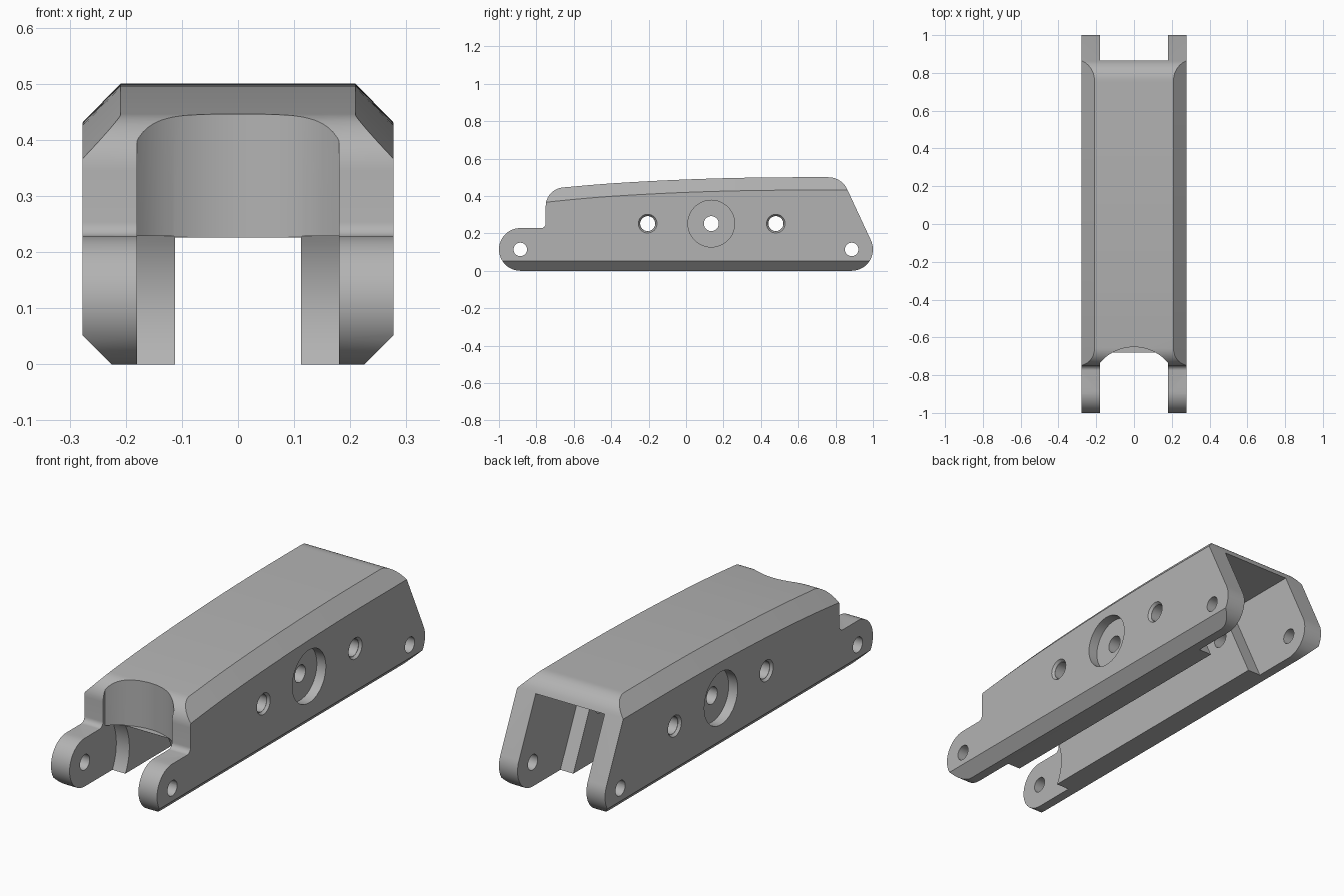
import bpy, bmesh, math
from mathutils import Matrix

if "Cube" in bpy.data.objects:
    bpy.data.objects.remove(bpy.data.objects["Cube"])

grey = bpy.data.materials.new("plain grey")
grey.diffuse_color = (0.45, 0.45, 0.45, 1)
grey.use_nodes = True
grey.node_tree.nodes["Principled BSDF"].inputs["Base Color"].default_value = grey.diffuse_color


def finish(name, bm):
    bmesh.ops.recalc_face_normals(bm, faces=bm.faces)
    me = bpy.data.meshes.new(name)
    bm.to_mesh(me)
    bm.free()
    ob = bpy.data.objects.new(name, me)
    me.materials.append(grey)
    bpy.context.collection.objects.link(ob)
    return ob


def prism(name, pts, lo, hi, axis="X"):
    """Extrude (y,z) points along x, or (x,y) points along z."""
    bm = bmesh.new()
    put = (lambda p, d: (d, p[0], p[1])) if axis == "X" else (lambda p, d: (p[0], p[1], d))
    face = bm.faces.new([bm.verts.new(put(p, lo)) for p in pts])
    ext = bmesh.ops.extrude_face_region(bm, geom=[face])
    vec = (hi - lo, 0, 0) if axis == "X" else (0, 0, hi - lo)
    bmesh.ops.translate(bm, vec=vec, verts=[v for v in ext["geom"] if isinstance(v, bmesh.types.BMVert)])
    return finish(name, bm)


def rod(name, x0, x1, y, z, r0, r1):
    """Cylinder or cone along x from x0 to x1."""
    bm = bmesh.new()
    bmesh.ops.create_cone(bm, cap_ends=True, segments=40, radius1=r0, radius2=r1, depth=x1 - x0,
                          matrix=Matrix.Translation(((x0 + x1) / 2, y, z)) @ Matrix.Rotation(math.pi / 2, 4, "Y"))
    return finish(name, bm)


def arc(cy, cz, r, a0, a1, n=12):
    return [(cy + r * math.cos(math.radians(a0 + (a1 - a0) * i / n)),
             cz + r * math.sin(math.radians(a0 + (a1 - a0) * i / n))) for i in range(n + 1)]


def top(y):
    """Height of the gently bowed roof."""
    return 0.5 - 0.033 * (max(0, 0.6 - y) / 1.0) ** 2 if y > -0.4 else 0.467 - 0.07 * (-0.4 - y) - 0.06 * (0.4 + y) ** 2


def boolean(ob, cutter, op="DIFFERENCE"):
    cutter.hide_render = True
    m = ob.modifiers.new("cut", "BOOLEAN")
    m.operation, m.solver, m.object = op, "EXACT", cutter
    bpy.context.view_layer.objects.active = ob
    bpy.ops.object.modifier_apply(modifier=m.name)
    bpy.data.objects.remove(cutter, do_unlink=True)


# side outline: front lug, step, nose, roof, tail slope, rear lug
EY, EZ, ER = 0.886, 0.114, 0.114
nose = top(-0.65)
outline = arc(-EY, EZ, ER, 270, 90, 24) + arc(-0.775, 0.253, 0.025, -90, 0, 6)
outline += arc(-0.65, nose - 0.1, 0.1, 180, 95, 12)
outline += [(y / 20, top(y / 20)) for y in range(-12, 15)]
outline += arc(0.762, 0.39, 0.11, 90, 25, 10) + arc(EY, EZ, ER, 25, -90, 16)
body = prism("bracket_body", outline, -0.4, 0.4)

# eight-sided section swept along the roof line gives side walls and bevels
bm = bmesh.new()
rings = []
for i in range(-22, 23):
    y = i / 20
    t = top(y)
    half = [(0.176, -0.05), (0.277, 0.052), (0.277, t - 0.069), (0.161, t + 0.05)]
    rings.append([bm.verts.new((x, y, z)) for x, z in half + [(-x, z) for x, z in reversed(half)]])
for a, b in zip(rings, rings[1:]):
    for k in range(8):
        bm.faces.new((a[k], a[(k + 1) % 8], b[(k + 1) % 8], b[k]))
bm.faces.new(rings[0])
bm.faces.new(rings[-1])
boolean(body, finish("section_cutter", bm), "INTERSECT")

# round scoop in the nose, with swing clearance between the front lugs below it
R = 0.235
a = math.degrees(math.acos(0.18 / R))
boolean(body, prism("scoop_cutter", [(-0.18, -1.2), (0.18, -1.2)] + arc(0, -EY, R, a, 180 - a, 24), 0.227, 1, "Z"))
boolean(body, prism("front_gap_cutter", [(-1.2, -0.1), (-1.2, 0.229)] + arc(-EY, EZ, R, 29.3, -30, 16)
                    + [(-0.683, -0.1)], -0.18, 0.18))

# long inner channel between the thick ribs
ceiling = [(y / 20, top(y / 20) - 0.072) for y in range(-11, 15)]
boolean(body, prism("channel_cutter", [(-0.8, -0.1), (-0.8, 0.226), (-0.58, 0.226), (-0.58, top(-0.58) - 0.072)]
                    + ceiling + [(1.2, 0.428), (1.2, -0.1)], -0.112, 0.112))
# wider rear gap with a slanted end
boolean(body, prism("rear_gap_cutter", [(0.727, -0.1), (0.48, 0.43), (1.2, 0.43), (1.2, -0.1)], -0.18, 0.18))

# lug holes, side bolt holes, round recesses
for y, z, r in ((-EY, EZ, 0.036), (EY, EZ, 0.036), (-0.205, 0.252, 0.04), (0.135, 0.252, 0.04), (0.48, 0.252, 0.04)):
    boolean(body, rod("hole_cutter", -0.5, 0.5, y, z, r, r))
for s in (-1, 1):
    lo, hi = sorted((s * 0.23, s * 0.35))
    boolean(body, rod("recess_cutter", lo, hi, 0.135, 0.252, 0.125, 0.125))
    for y in (-0.205, 0.48):
        lo, hi = sorted((s * 0.265, s * 0.289))
        r0, r1 = (0.041, 0.059) if s > 0 else (0.059, 0.041)
        boolean(body, rod("countersink_cutter", lo, hi, y, 0.252, r0, r1))

body.data.materials.clear()
body.data.materials.append(grey)
for p in body.data.polygons:
    p.material_index = 0
body.select_set(True)
bpy.context.view_layer.objects.active = body
bpy.ops.object.shade_smooth_by_angle(angle=math.radians(25))
